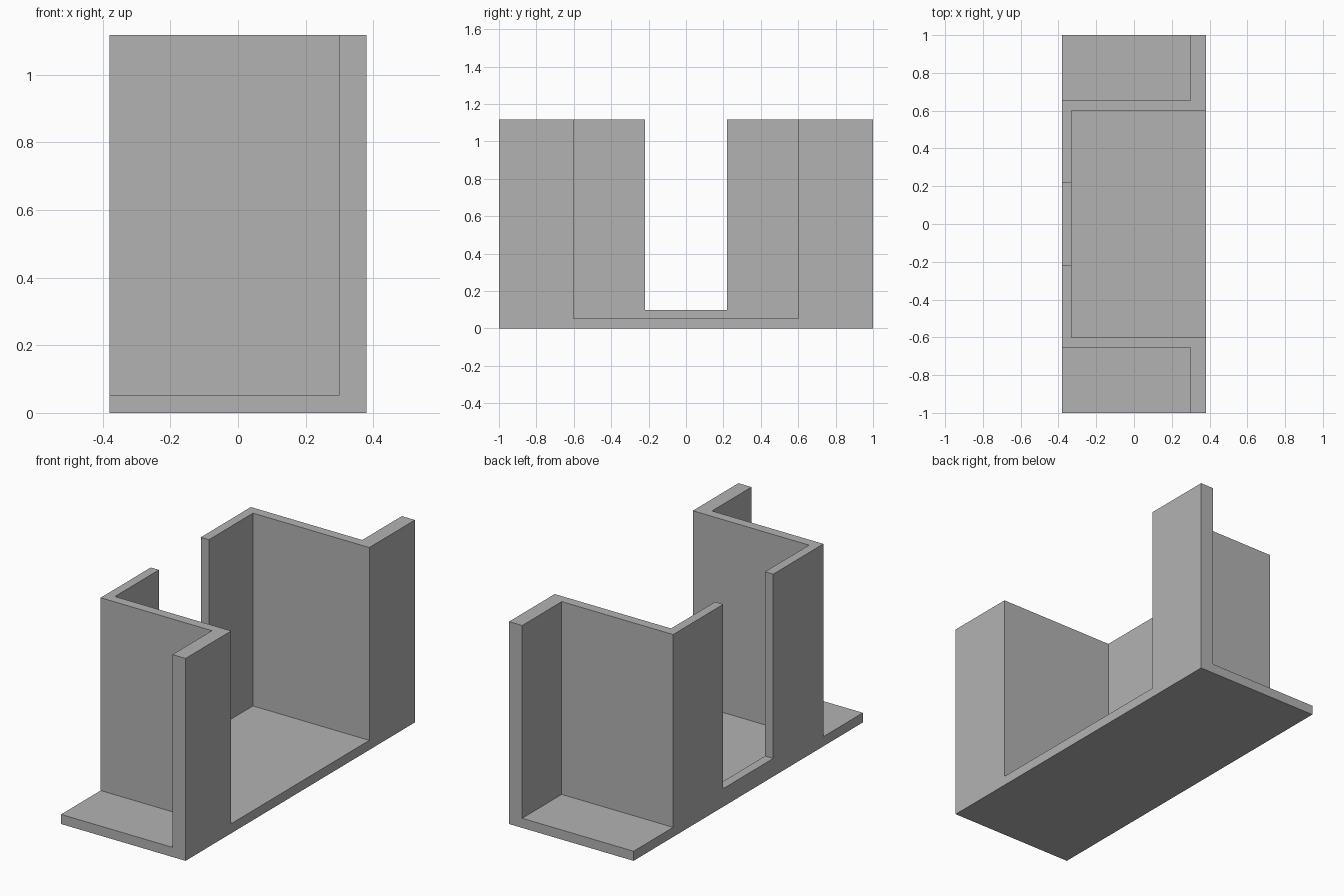
import bpy, bmesh

if "Cube" in bpy.data.objects:
    bpy.data.objects.remove(bpy.data.objects["Cube"])

HALF_X, HALF_Y, HEIGHT, FLOOR = 0.38, 1.0, 1.117, 0.053

grey = bpy.data.materials.new("plain grey")
grey.diffuse_color = (0.45, 0.45, 0.45, 1)
grey.use_nodes = True
grey.node_tree.nodes["Principled BSDF"].inputs["Base Color"].default_value = grey.diffuse_color


def box(name, lo, hi):
    """Axis-aligned box between two corners."""
    mesh = bpy.data.meshes.new(name)
    bm = bmesh.new()
    bmesh.ops.create_cube(bm, size=1)
    for v in bm.verts:
        v.co = [(a + b) / 2 + c * (b - a) for a, b, c in zip(lo, hi, v.co)]
    bm.to_mesh(mesh)
    bm.free()
    obj = bpy.data.objects.new(name, mesh)
    bpy.context.collection.objects.link(obj)
    return obj


# Solid block that the pockets are cut from
bracket = box("channel_bracket", (-HALF_X, -HALF_Y, 0), (HALF_X, HALF_Y, HEIGHT))
bracket.data.materials.append(grey)

cutters = [
    # Middle pocket, open to the right and the top
    box("middle_pocket", (-0.33, -0.602, FLOOR), (1, 0.602, 2)),
    # End pockets, open to the left, the top and the ends
    box("front_pocket", (-1, -2, FLOOR), (0.30, -0.655, 2)),
    box("back_pocket", (-1, 0.655, FLOOR), (0.30, 2, 2)),
    # Slot through the left wall, leaving a low sill
    box("wall_slot", (-1, -0.218, 0.10), (0, 0.218, 2)),
]

bpy.context.view_layer.objects.active = bracket
for cutter in cutters:
    mod = bracket.modifiers.new(cutter.name, 'BOOLEAN')
    mod.operation = 'DIFFERENCE'
    mod.solver = 'EXACT'
    mod.object = cutter
    bpy.ops.object.modifier_apply(modifier=mod.name)
    bpy.data.objects.remove(cutter)
